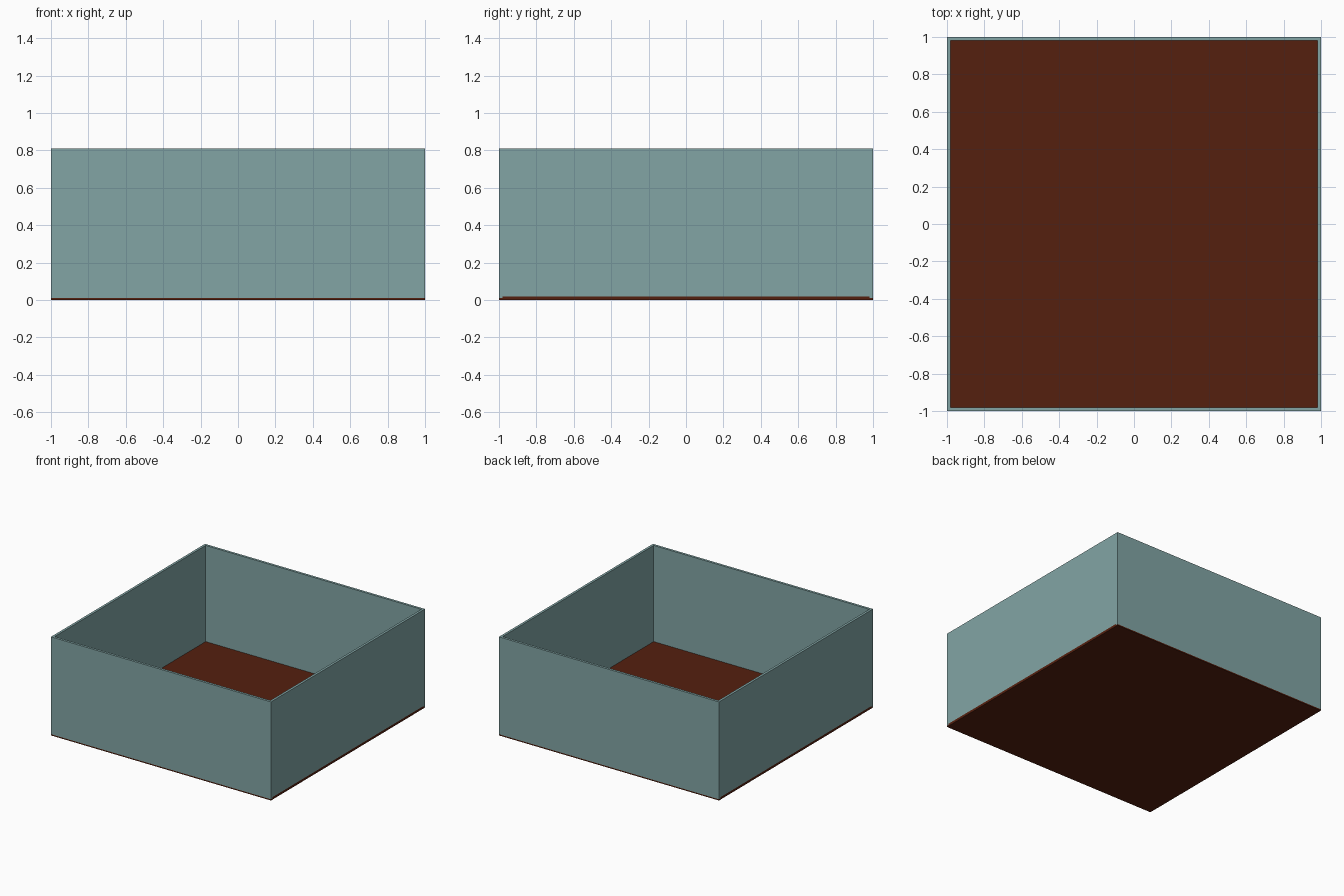
import bpy

if "Cube" in bpy.data.objects:
    bpy.data.objects.remove(bpy.data.objects["Cube"])


def material(name, rgb):
    m = bpy.data.materials.new(name)
    m.diffuse_color = (*rgb, 1)
    m.use_nodes = True
    m.node_tree.nodes["Principled BSDF"].inputs["Base Color"].default_value = m.diffuse_color
    return m


wall_mat = material("grey teal", (0.223, 0.376, 0.376))
floor_mat = material("dark brown", (0.091, 0.0144, 0.0048))


def box(name, lo, hi, mat):
    bpy.ops.mesh.primitive_cube_add(size=1, location=[(a + b) / 2 for a, b in zip(lo, hi)])
    ob = bpy.context.object
    ob.name = name
    ob.scale = [b - a for a, b in zip(lo, hi)]
    bpy.ops.object.transform_apply(location=False, rotation=False, scale=True)
    ob.data.materials.append(mat)
    return ob


T, H = 0.02, 0.81   # wall thickness, overall height
I = 1 - T           # inner half width

# floor: full base plate with a step that fits between front and back walls
box("floor_base", (-1, -1, 0), (1, 1, 0.01), floor_mat)
box("floor_top", (-1, -I, 0.01), (1, I, 0.02), floor_mat)

# front and back walls run full width, side walls sit between them
box("front_wall", (-1, -1, 0.01), (1, -I, H), wall_mat)
box("back_wall", (-1, I, 0.01), (1, 1, H), wall_mat)
box("left_wall", (-1, -I, 0.02), (-I, I, H), wall_mat)
box("right_wall", (I, -I, 0.02), (1, I, H), wall_mat)
